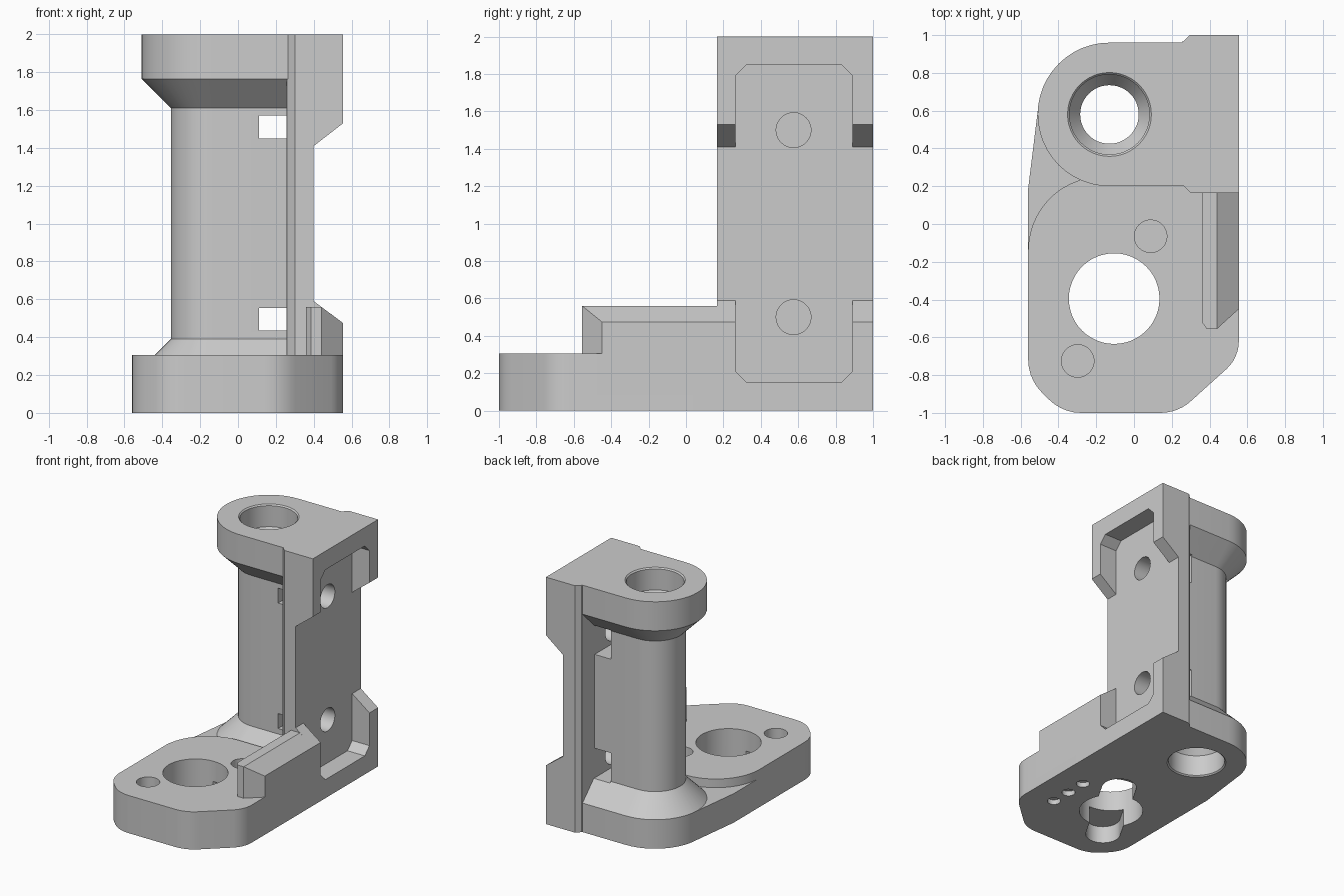
import bpy, bmesh
from math import sin, cos, pi, radians

if "Cube" in bpy.data.objects:
    bpy.data.objects.remove(bpy.data.objects["Cube"])

grey = bpy.data.materials.new("plain_grey")
grey.use_nodes = True
grey.diffuse_color = (0.6, 0.6, 0.6, 1)
grey.node_tree.nodes["Principled BSDF"].inputs["Base Color"].default_value = (0.6, 0.6, 0.6, 1)


def loft(name, rings):
    """Closed solid through rings of equal point count."""
    bm = bmesh.new()
    loops = [[bm.verts.new(p) for p in ring] for ring in rings]
    n = len(loops[0])
    bm.faces.new(loops[0])
    bm.faces.new(loops[-1])
    for a, b in zip(loops, loops[1:]):
        for i in range(n):
            j = (i + 1) % n
            bm.faces.new((a[i], a[j], b[j], b[i]))
    bmesh.ops.recalc_face_normals(bm, faces=bm.faces)
    mesh = bpy.data.meshes.new(name)
    bm.to_mesh(mesh)
    bm.free()
    mesh.materials.append(grey)
    obj = bpy.data.objects.new(name, mesh)
    bpy.context.collection.objects.link(obj)
    return obj


def prism(name, outline, low, high, axis="z"):
    place = {"x": lambda a, b, h: (h, a, b),
             "y": lambda a, b, h: (a, h, b),
             "z": lambda a, b, h: (a, b, h)}[axis]
    return loft(name, [[place(a, b, h) for a, b in outline] for h in (low, high)])


def arc(cx, cy, r, start, end, steps):
    return [(cx + r * cos(radians(start + (end - start) * i / steps)),
             cy + r * sin(radians(start + (end - start) * i / steps))) for i in range(steps + 1)]


def circle(cx, cy, r):
    return arc(cx, cy, r, 0, 352.5, 47)


def rect(a0, a1, b0, b1):
    return [(a0, b0), (a1, b0), (a1, b1), (a0, b1)]


def combine(target, tool, operation):
    mod = target.modifiers.new("combine", "BOOLEAN")
    mod.object, mod.operation, mod.solver = tool, operation, "EXACT"
    bpy.context.view_layer.objects.active = target
    bpy.ops.object.modifier_apply(modifier=mod.name)
    bpy.data.objects.remove(tool)
    return target


# Column with flared flanges: one rounded section swept through changing widths
CX, CY = -0.13, 0.58


def column_ring(r, z):
    pts = arc(CX, CY, r, 90, 270, 24) + [(0.28, CY - r), (0.28, CY + r)]
    return [(x, y, z) for x, y in pts]


levels = [(0.38, 0), (0.38, 0.235), (0.225, 0.39), (0.225, 1.61), (0.38, 1.765), (0.38, 2)]
body = loft("bracket_body", [column_ring(r, z) for r, z in levels])

# Foot: low slab and the raised front pad share the rounded front outline
front = (arc(-0.32, -0.72, 0.24, 180, 225, 5) + arc(-0.28, -0.76, 0.24, 225, 270, 5)
         + arc(0.14, -0.76, 0.24, 270, 313, 6) + arc(0.355, -0.62, 0.2, 313, 360, 6))
foot = prism("foot_slab", front + [(0.555, 0.3), (0, 0.62), (-0.507, 0.62), (-0.56, 0.19)], 0, 0.235)
pad_back = [(0.555, 0.25)] + arc(-0.17, -0.14, 0.39, 90, 180, 20)
pad = prism("front_pad", front + pad_back, 0, 0.305)

# Mounting plate: side profile trimmed by a plan with chamfered corners
plate = prism("mounting_plate", [(0.255, 0), (0.555, 0), (0.555, 0.475), (0.4, 0.59), (0.4, 1.41),
                                 (0.555, 1.53), (0.555, 2), (0.255, 2)], 0, 1.1, "y")
plan = [(0.2, 0.205), (0.26, 0.205), (0.3, 0.165), (0.6, 0.165), (0.6, 1), (0.295, 1), (0.26, 0.965), (0.2, 0.965)]
combine(plate, prism("plate_plan", plan, -0.1, 2.1), "INTERSECT")

# Side rail in front of the plate, sloped on its outer edge
rail = prism("side_rail", [(0.36, -0.52), (0.385, -0.555), (0.44, -0.555), (0.555, -0.45),
                           (0.555, 0.2), (0.36, 0.2)], 0.1, 0.7)
slope = [(0.3, 0), (0.555, 0), (0.555, 0.475), (0.44, 0.56), (0.3, 0.56)]
combine(rail, prism("rail_slope", slope, -0.8, 0.4, "y"), "INTERSECT")

for part in (foot, pad, plate, rail):
    combine(body, part, "UNION")

cutters = []


def cut(*args):
    cutters.append(prism("cutter", *args))


# Pocket in the plate's outer face
c = 0.06
y0, y1, z0, z1 = 0.265, 0.89, 0.15, 1.85
cut([(y0 + c, z0), (y1 - c, z0), (y1, z0 + c), (y1, z1 - c),
     (y1 - c, z1), (y0 + c, z1), (y0, z1 - c), (y0, z0 + c)], 0.4, 0.8, "x")

# Bolt holes, nut slots open to the back, and narrow windows through the web
for z, low, high in ((0.5, 0.434, 0.555), (1.5, 1.45, 1.571)):
    cut(rect(0.11, 0.255, z - 0.12, z + 0.12), 0.45, 0.9, "y")
    cut(rect(0.11, 0.255, low, high), 0.25, 0.6, "y")
    cut(circle(0.575, z, 0.093), 0.12, 0.7, "x")

# Column bore, widened and bevelled at both ends
half = [(0.232, -0.01), (0.212, 0.01), (0.212, 0.18), (0.155, 0.26)]
bore = half + [(r, 2 - z) for r, z in reversed(half)]
cutters.append(loft("column_bore", [[(x, y, z) for x, y in circle(CX, CY, r)] for r, z in bore]))

# Foot bore, blind pin holes on top, angled slot and small dimples underneath
BX, BY = -0.105, -0.395
cut(circle(BX, BY, 0.24), -0.1, 0.5)
for s in (-1, 1):
    cut(circle(BX + s * 0.193, BY + s * 0.33, 0.086), 0.2, 0.4)
slot = arc(BX + 0.18, BY + 0.31, 0.13, -30, 150, 16) + arc(BX - 0.18, BY - 0.31, 0.13, 150, 330, 16)
cut(slot, -0.1, 0.14)
for i in (-1, 0, 1):
    cut(circle(0.32, -0.39 + i * 0.17, 0.05), -0.1, 0.04)

for tool in cutters:
    combine(body, tool, "DIFFERENCE")

# Smooth curved walls, sharp edges elsewhere
for obj in bpy.context.selected_objects:
    obj.select_set(False)
body.select_set(True)
bpy.context.view_layer.objects.active = body
bpy.ops.object.shade_smooth_by_angle(angle=radians(25))
